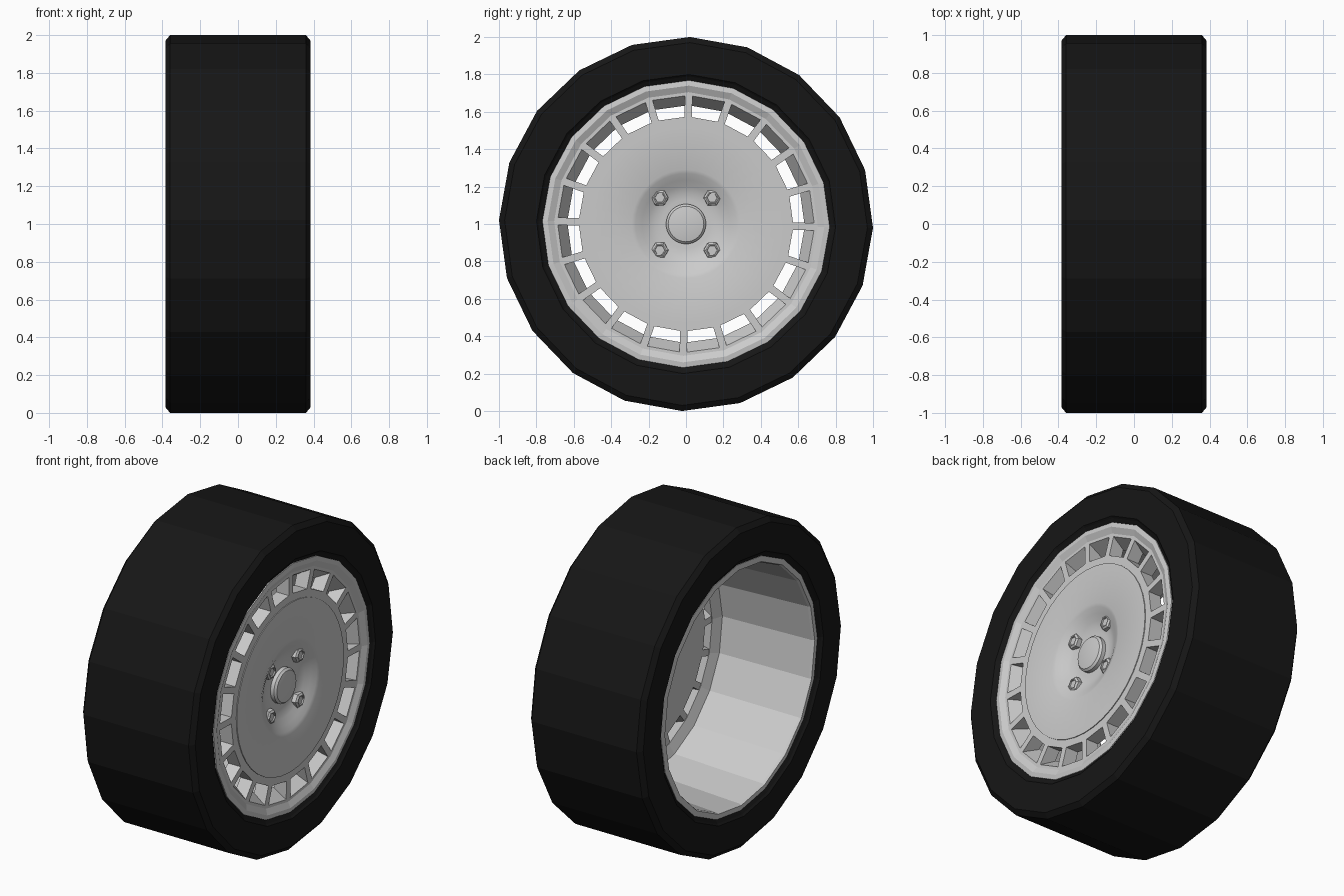
import bpy, bmesh
from math import sin, cos, pi, radians

if "Cube" in bpy.data.objects:
    bpy.data.objects.remove(bpy.data.objects["Cube"])

TILT = radians(-1.2)
SIDES = 20


def make_object(name, bm, smooth=False):
    bmesh.ops.remove_doubles(bm, verts=bm.verts, dist=1e-5)
    bmesh.ops.recalc_face_normals(bm, faces=bm.faces)
    mesh = bpy.data.meshes.new(name)
    bm.to_mesh(mesh)
    bm.free()
    obj = bpy.data.objects.new(name, mesh)
    bpy.context.collection.objects.link(obj)
    if smooth:
        bpy.ops.object.select_all(action='DESELECT')
        obj.select_set(True)
        bpy.context.view_layer.objects.active = obj
        bpy.ops.object.shade_smooth_by_angle(angle=radians(30))
    return obj


def revolve(name, profile, sides, start=TILT, closed=True, smooth=False, cy=0, cz=1):
    """Spin (x, radius) points around an axis parallel to x."""
    bm = bmesh.new()
    rings = []
    for i in range(sides):
        a = start + 2 * pi * i / sides
        rings.append([bm.verts.new((x, cy + r * cos(a), cz + r * sin(a))) for x, r in profile])
    n = len(profile)
    for i in range(sides):
        p, q = rings[i], rings[(i + 1) % sides]
        for j in range(n if closed else n - 1):
            k = (j + 1) % n
            if profile[j][1] == 0 and profile[k][1] == 0:
                continue
            if profile[j][1] == 0:
                bm.faces.new((p[j], q[k], p[k]))
            elif profile[k][1] == 0:
                bm.faces.new((p[j], q[j], p[k]))
            else:
                bm.faces.new((p[j], q[j], q[k], p[k]))
    return make_object(name, bm, smooth)


# Tire with chamfered shoulders
tire = revolve("tire", [(-.36, .765), (-.375, .79), (-.385, .80), (-.385, .97), (-.36, 1),
                        (.36, 1), (.385, .97), (.385, .80), (.375, .79), (.36, .765)], SIDES)
rubber = bpy.data.materials.new("rubber")
rubber.diffuse_color = (.008, .008, .008, 1)
rubber.use_nodes = True
rubber.node_tree.nodes["Principled BSDF"].inputs["Base Color"].default_value = rubber.diffuse_color
tire.data.materials.append(rubber)

# Rim barrel, lips and outer wall of the slots
revolve("rim_barrel", [(-.365, .768), (-.37, .735), (-.355, .728), (.24, .70), (.265, .635),
                       (.355, .688), (.355, .705), (.372, .74), (.368, .768)], SIDES)

# Flat ring inside the slots
revolve("slot_inner_ring", [(.355, .575), (.355, .51), (.27, .51), (.27, .575)], SIDES)

# Short spokes between the slots
bm = bmesh.new()
for i in range(SIDES):
    a = TILT + 2 * pi * i / SIDES
    sides = []
    for w in (-.02, .02):
        sides.append([bm.verts.new((x, r * cos(a) - w * sin(a), 1 + r * sin(a) + w * cos(a)))
                      for x, r in [(.355, .555), (.355, .70), (.27, .65), (.27, .555)]])
    p, q = sides
    bm.faces.new(p)
    bm.faces.new(q[::-1])
    for j in range(4):
        k = (j + 1) % 4
        bm.faces.new((p[j], q[j], q[k], p[k]))
make_object("slot_spokes", bm)

# Central disc with dished middle
revolve("center_disc", [(.27, 0), (.27, .525), (.36, .525), (.36, .29), (.352, .27), (.335, .235),
                        (.315, .20), (.302, .165), (.298, .13), (.298, 0)],
        40, closed=False, smooth=True)

# Hub cap
revolve("hub_cap", [(.28, 0), (.28, .107), (.322, .107), (.334, .095), (.34, .06), (.342, 0)],
        32, closed=False, smooth=True)

# Four wheel nuts
for i in range(4):
    a = pi / 4 + i * pi / 2
    revolve(f"wheel_nut_{i + 1}", [(.28, 0), (.28, .048), (.328, .046), (.336, .034), (.336, .028),
                                   (.328, .026), (.328, 0)],
            6, start=TILT, closed=False, cy=.198 * cos(a), cz=1 + .198 * sin(a))
